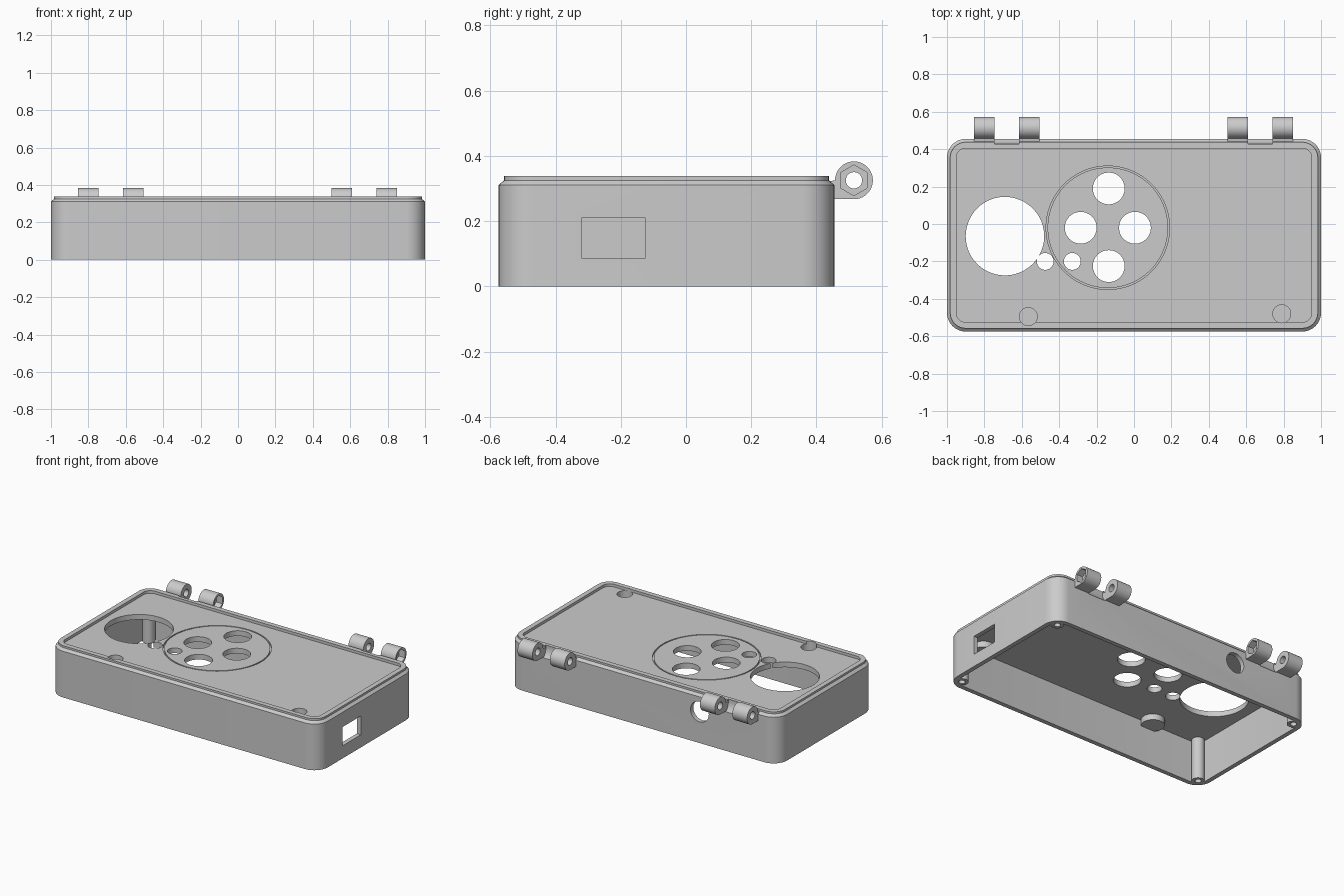
import bpy, bmesh, math
from mathutils import Matrix

if "Cube" in bpy.data.objects:
    bpy.data.objects.remove(bpy.data.objects["Cube"])

grey = bpy.data.materials.new("plain grey")
grey.diffuse_color = (0.6, 0.6, 0.6, 1)
grey.use_nodes = True
grey.node_tree.nodes["Principled BSDF"].inputs["Base Color"].default_value = grey.diffuse_color

X0, Y0, Y1 = 1.0, -0.575, 0.455      # outer footprint
CORNER = 0.1


def make(name, bm):
    bmesh.ops.recalc_face_normals(bm, faces=bm.faces)
    me = bpy.data.meshes.new(name)
    bm.to_mesh(me)
    bm.free()
    me.materials.append(grey)
    ob = bpy.data.objects.new(name, me)
    bpy.context.collection.objects.link(ob)
    return ob


def loft(rings, closed=False):
    """Skin a list of point rings, capped unless closed on itself."""
    bm = bmesh.new()
    vs = [[bm.verts.new(p) for p in r] for r in rings]
    n = len(vs[0])
    pairs = list(zip(vs, vs[1:])) + ([(vs[-1], vs[0])] if closed else [])
    for a, b in pairs:
        for i in range(n):
            j = (i + 1) % n
            bm.faces.new((a[i], a[j], b[j], b[i]))
    if not closed:
        bm.faces.new(vs[0][::-1])
        bm.faces.new(vs[-1])
    return bm


def circle(c, r, z, n=48):
    return [(c[0] + r * math.cos(2 * math.pi * i / n),
             c[1] + r * math.sin(2 * math.pi * i / n), z) for i in range(n)]


def rounded(inset, z, seg=8):
    r = max(CORNER - inset, 0.04)
    pts = []
    for k, (sx, y) in enumerate(((1, Y1), (-1, Y1), (-1, Y0), (1, Y0))):
        cx = sx * (X0 - inset - r)
        cy = y - math.copysign(inset + r, y)
        for i in range(seg + 1):
            a = math.pi / 2 * (k + i / seg)
            pts.append((cx + r * math.cos(a), cy + r * math.sin(a), z))
    return pts


def rod_x(y, z, r, xa, xb, n=40):
    return loft([[(x, y + r * math.sin(2 * math.pi * i / n), z + r * math.cos(2 * math.pi * i / n))
                  for i in range(n)] for x in (xa, xb)])


def cut(ob, bm):
    tool = make("cutter", bm)
    tool.hide_render = True
    m = ob.modifiers.new("cut", 'BOOLEAN')
    m.operation, m.solver, m.object = 'DIFFERENCE', 'EXACT', tool
    bpy.context.view_layer.update()
    bpy.context.view_layer.objects.active = ob
    bpy.ops.object.modifier_apply(modifier=m.name)
    bpy.data.objects.remove(tool)


# Hollow case with stepped rim and sunken top panel
case = make("case_shell", loft([rounded(i, z) for i, z in (
    (0.03, 0.285), (0.03, 0), (0, 0), (0, 0.31), (0.017, 0.325),
    (0.017, 0.338), (0.05, 0.338), (0.05, 0.32))]))

HINGE_Y, HINGE_Z = 0.515, 0.325
MAGNETS = ((-0.565, -0.495), (0.79, -0.48))

# Openings in the top panel: large opening, four buttons, two small holes, two pockets
HOLES = [((-0.69, -0.065), 0.21), ((-0.475, -0.2), 0.045), ((-0.33, -0.2), 0.045)]
HOLES += [(c, 0.085) for c in ((-0.135, 0.19), (-0.285, -0.02), (0.005, -0.02), (-0.135, -0.225))]
HOLES += [(c, 0.048) for c in MAGNETS]
for c, r in HOLES:
    cut(case, loft([circle(c, r, 0.2), circle(c, r, 0.4)]))
# Thin ring groove around the buttons
g = (-0.14, -0.02)
cut(case, loft([circle(g, r, z, 96) for r, z in
                ((0.322, 0.31), (0.33, 0.31), (0.33, 0.33), (0.322, 0.33))], closed=True))
# Square port in the right wall
port = bmesh.new()
bmesh.ops.create_cube(port, size=1, matrix=Matrix.Translation((1.0, -0.222, 0.148))
                      @ Matrix.Diagonal((0.2, 0.194, 0.126, 1)))
cut(case, port)
# Round cable hole in the back wall
cut(case, loft([[(px - 0.42, y, pz + 0.21) for px, pz, _ in circle((0, 0), 0.068, 0, 32)]
                for y in (0.38, 0.5)]))
# Clearance between the hinge knuckles
for xa, xb in ((-0.745, -0.615), (0.61, 0.74)):
    cut(case, rod_x(HINGE_Y, HINGE_Z, 0.087, xa, xb))

# Corner screw posts with blind holes
for sx in (-1, 1):
    for y in (Y0 + 0.065, Y1 - 0.065):
        c = (sx * (X0 - 0.065), y)
        make("screw_post", loft([circle(c, r, z, 32) for r, z in
                                 ((0.02, 0.2), (0.02, 0), (0.04, 0), (0.04, 0.29))]))

# Pocket cups under the panel
for c in MAGNETS:
    make("pocket_cup", loft([circle(c, r, z) for r, z in
                             ((0.048, 0.265), (0.048, 0.3), (0.072, 0.3), (0.072, 0.245))],
                            closed=False))

# Hinge knuckles with a bore; one of each pair carries a hex nut pocket
arc = [math.radians(a) for a in range(-90, 181, 9)]
profile = [(0.44, 0.267)] + [(HINGE_Y + 0.058 * math.cos(a), HINGE_Z + 0.058 * math.sin(a))
                             for a in arc] + [(0.44, 0.322)]
for xa, xb, nut in ((-0.855, -0.745, False), (-0.615, -0.505, True),
                    (0.5, 0.61, False), (0.74, 0.85, True)):
    knuckle = make("hinge_knuckle", loft([[(x, y, z) for y, z in profile] for x in (xa, xb)]))
    cut(knuckle, rod_x(HINGE_Y, HINGE_Z, 0.025, xa - 0.05, xb + 0.05, 32))
    if nut:
        cut(knuckle, rod_x(HINGE_Y, HINGE_Z, 0.047, xb - 0.045, xb + 0.05, 6))

bpy.ops.object.select_all(action='DESELECT')
for ob in bpy.context.scene.objects:
    ob.select_set(True)
bpy.context.view_layer.objects.active = case
bpy.ops.object.shade_smooth_by_angle(angle=math.radians(30))
